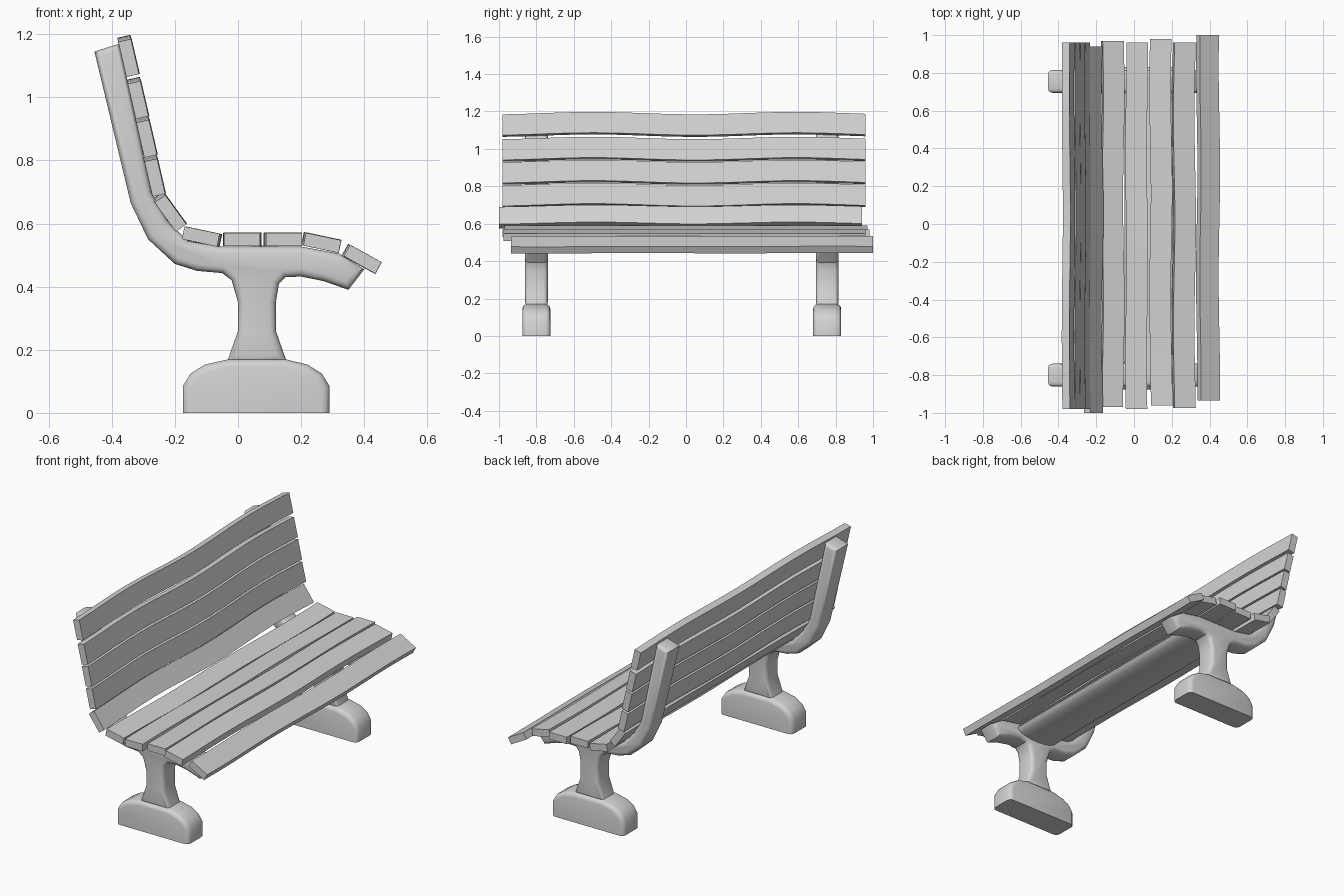
import bpy, bmesh, math

cube = bpy.data.objects.get("Cube")
if cube:
    bpy.data.objects.remove(cube, do_unlink=True)

grey = bpy.data.materials.new("plain_grey")
GREY = (0.65, 0.65, 0.65, 1)
grey.use_nodes = True
grey.diffuse_color = GREY
for node in grey.node_tree.nodes:
    if node.type == "BSDF_PRINCIPLED":
        node.inputs["Base Color"].default_value = GREY


def finish(name, bm, angle):
    bmesh.ops.recalc_face_normals(bm, faces=bm.faces)
    mesh = bpy.data.meshes.new(name)
    bm.to_mesh(mesh)
    bm.free()
    mesh.materials.append(grey)
    obj = bpy.data.objects.new(name, mesh)
    bpy.context.collection.objects.link(obj)
    bpy.ops.object.select_all(action="DESELECT")
    obj.select_set(True)
    bpy.context.view_layer.objects.active = obj
    bpy.ops.object.shade_smooth_by_angle(angle=math.radians(angle))
    return obj


def extrude_profile(name, profile, y_mid, width, round_size):
    """Extrude an x/z outline along y and round its rims, except on the ground."""
    bm = bmesh.new()
    verts = [bm.verts.new((x, y_mid - width / 2, z)) for x, z in profile]
    face = bm.faces.new(verts)
    out = bmesh.ops.extrude_face_region(bm, geom=[face])
    moved = [v for v in out["geom"] if isinstance(v, bmesh.types.BMVert)]
    bmesh.ops.translate(bm, verts=moved, vec=(0, width, 0))
    bmesh.ops.recalc_face_normals(bm, faces=bm.faces)
    if round_size:
        rims = [e for e in bm.edges
                if abs(e.verts[0].co.y - e.verts[1].co.y) < 0.001
                and max(v.co.z for v in e.verts) > 0.001]
        bmesh.ops.bevel(bm, geom=rims, offset=round_size, segments=3,
                        profile=0.5, affect="EDGES", clamp_overlap=True)
    return finish(name, bm, 40)


def slat(name, x, z, tilt, y0, y1, width, wave, phase):
    """A plank running along y whose edges wander gently across its width."""
    thick, steps = 0.041, 16
    a = math.radians(tilt)
    across, normal = (math.cos(a), math.sin(a)), (-math.sin(a), math.cos(a))
    bm = bmesh.new()
    rings = []
    for i in range(steps + 1):
        y = y0 + (y1 - y0) * i / steps
        shift = wave * math.sin(math.pi * y / 0.55 + phase)
        lift = 0.25 * wave * math.sin(math.pi * y / 0.8 + phase)
        ring = []
        for u, v in ((-1, -1), (1, -1), (1, 1), (-1, 1)):
            s, t = u * width / 2 + shift, v * thick / 2 + lift
            ring.append(bm.verts.new((x + across[0] * s + normal[0] * t, y,
                                      z + across[1] * s + normal[1] * t)))
        rings.append(ring)
    for r0, r1 in zip(rings, rings[1:]):
        for k in range(4):
            bm.faces.new((r0[k], r0[(k + 1) % 4], r1[(k + 1) % 4], r1[k]))
    bm.faces.new(rings[0])
    bm.faces.new(rings[-1])
    # tiny worn edge along the plank
    long_edges = [e for e in bm.edges if e.calc_face_angle(0) > 1]
    bmesh.ops.bevel(bm, geom=long_edges, offset=0.003, segments=1, affect="EDGES")
    return finish(name, bm, 35)


# Cast supports: wide foot, then column, seat rail and back arm in one outline
foot = [(-.175, 0), (.29, 0), (.29, .085), (.265, .125), (.22, .153), (.15, .17),
        (-.03, .17), (-.105, .153), (-.15, .125), (-.175, .085)]
frame = [(-.035, .16), (0, .26), (0, .35), (-.02, .42), (-.05, .443), (-.13, .45),
         (-.2, .472), (-.285, .55), (-.34, .665), (-.455, 1.145), (-.375, 1.17),
         (-.275, .70), (-.225, .61), (-.16, .545), (-.06, .527), (.2, .527),
         (.32, .505), (.40, .455), (.35, .39), (.27, .418), (.2, .432),
         (.15, .43), (.13, .41), (.12, .35), (.12, .26), (.155, .16)]
for side, y in (("right", -0.80), ("left", 0.755)):
    extrude_profile(side + "_foot", foot, y, 0.15, 0.025)
    extrude_profile(side + "_frame", frame, y, 0.122, 0.022)

# Rounded beam under the seat joining both supports
beam = []
for i in range(20):
    a = 2 * math.pi * i / 20
    beam.append((0.085 + 0.135 * math.cos(a), 0.488 + 0.042 * math.sin(a)))
extrude_profile("cross_beam", beam, -0.02, 1.55, 0)

# Seat slats, front to back: x, z, tilt, start, end, phase
seat = [(.392, .488, -29, -.935, 1.0, 0), (.264, .54, -12, -.975, .96, 1.5),
        (.142, .55, 0, -.96, .98, .6), (.014, .55, 0, -.98, .96, 2.6),
        (-.114, .558, -12, -.97, .97, 4)]
for n, (x, z, tilt, y0, y1, phase) in enumerate(seat, 1):
    slat(f"seat_slat_{n}", x, z, tilt, y0, y1, 0.114, 0.004, phase)

# Back slats, bottom to top; all share the same wave
back = [(-.217, .638, -54, -1.0, .94), (-.264, .752, -77, -.98, .96),
        (-.29, .875, -77, -.98, .96), (-.317, .998, -77, -.98, .96),
        (-.347, 1.131, -77, -.98, .96)]
for n, (x, z, tilt, y0, y1) in enumerate(back, 1):
    slat(f"back_slat_{n}", x, z, tilt, y0, y1, 0.114, 0.007, 1.3)
